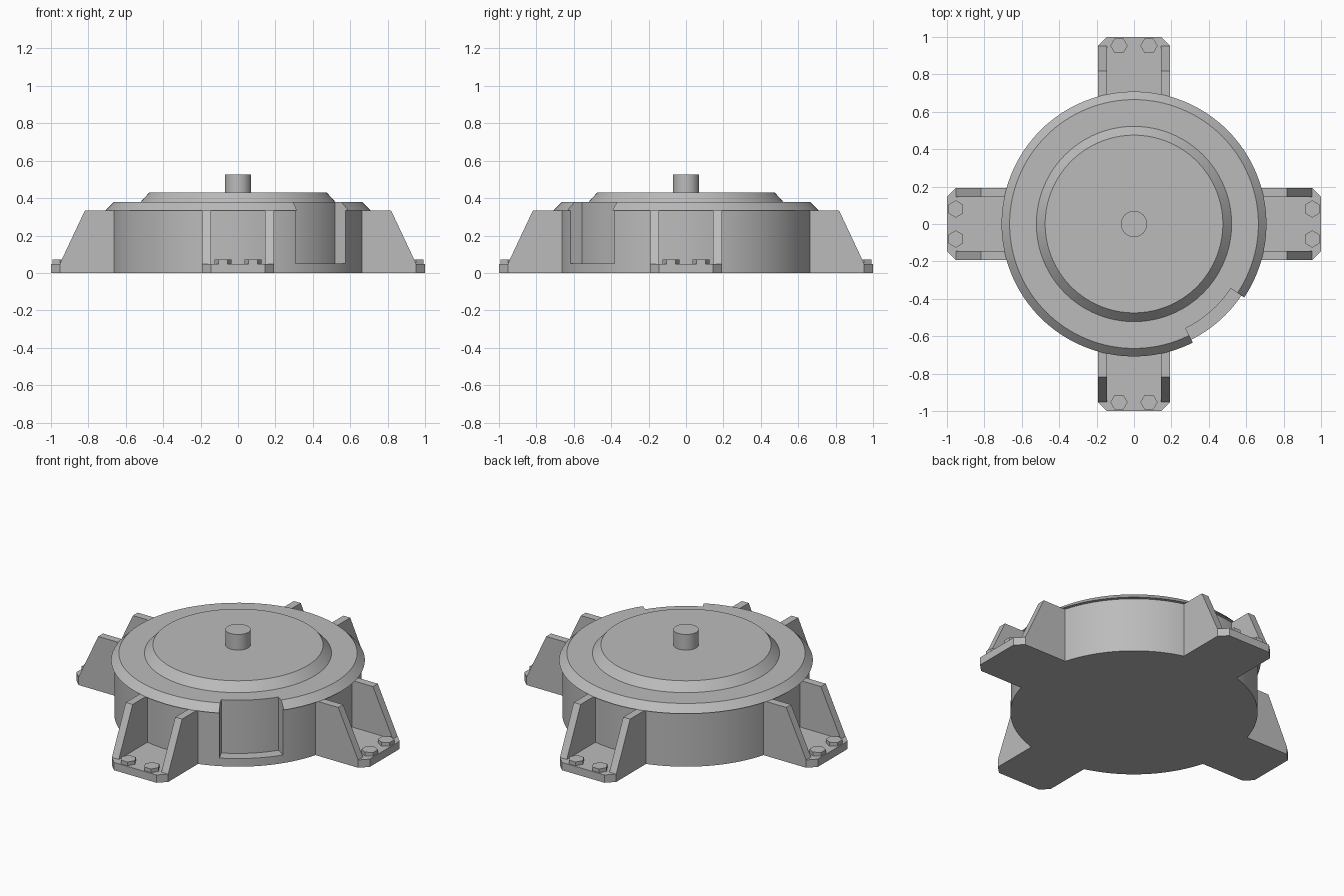
import bpy, bmesh, math
from mathutils import Matrix

cube = bpy.data.objects.get("Cube")
if cube:
    bpy.data.objects.remove(cube, do_unlink=True)

GREY = (0.5, 0.5, 0.5, 1)
grey = bpy.data.materials.new("plain grey")
grey.use_nodes = True
grey.diffuse_color = GREY
grey.node_tree.nodes["Principled BSDF"].inputs["Base Color"].default_value = GREY


def finish(bm, name, smooth=False):
    bmesh.ops.remove_doubles(bm, verts=bm.verts, dist=1e-5)
    bmesh.ops.recalc_face_normals(bm, faces=bm.faces)
    mesh = bpy.data.meshes.new(name)
    bm.to_mesh(mesh)
    bm.free()
    mesh.materials.append(grey)
    obj = bpy.data.objects.new(name, mesh)
    bpy.context.collection.objects.link(obj)
    if smooth:
        shade(obj)
    return obj


def shade(obj):
    bpy.ops.object.select_all(action='DESELECT')
    obj.select_set(True)
    bpy.context.view_layer.objects.active = obj
    bpy.ops.object.shade_smooth_by_angle(angle=math.radians(25))


def lathe(name, profile, steps=128):
    """Turn an (r, z) profile, open at the axis, around z with flat end caps."""
    bm = bmesh.new()
    rings = [[bm.verts.new((r * math.cos(math.tau * i / steps),
                            r * math.sin(math.tau * i / steps), z))
              for i in range(steps)] for r, z in profile]
    for a, b in zip(rings, rings[1:]):
        for i in range(steps):
            j = (i + 1) % steps
            bm.faces.new((a[i], a[j], b[j], b[i]))
    bm.faces.new(rings[0])
    bm.faces.new(rings[-1])
    return finish(bm, name)


def prism(bm, points, vec):
    """Extrude a polygon of 3D points along vec."""
    face = bm.faces.new([bm.verts.new(p) for p in points])
    new = bmesh.ops.extrude_face_region(bm, geom=[face])["geom"]
    bmesh.ops.translate(bm, vec=vec,
                        verts=[v for v in new if isinstance(v, bmesh.types.BMVert)])


# Round housing with overhanging bevelled rim and raised centre
housing = lathe("housing", [
    (0.69, 0), (0.69, 0.335), (0.708, 0.335), (0.665, 0.378),
    (0.522, 0.378), (0.475, 0.429)])

# Recess cut into the rim and wall
start, end, steps = math.radians(-63.6), math.radians(-33.7), 24
angles = [start + (end - start) * i / steps for i in range(steps + 1)]
bm = bmesh.new()
arc = [(0.622, a) for a in angles] + [(0.85, a) for a in reversed(angles)]
prism(bm, [(r * math.cos(a), r * math.sin(a), 0.05) for r, a in arc], (0, 0, 0.5))
cutter = finish(bm, "recess_cutter")
cutter.hide_render = True
cut = housing.modifiers.new("recess", 'BOOLEAN')
cut.operation = 'DIFFERENCE'
cut.solver = 'EXACT'
cut.object = cutter
bpy.ops.object.select_all(action='DESELECT')
housing.select_set(True)
bpy.context.view_layer.objects.active = housing
bpy.ops.object.modifier_apply(modifier=cut.name)
bpy.data.objects.remove(cutter, do_unlink=True)
shade(housing)

# Centre shaft
shade(lathe("shaft", [(0.07, 0.4), (0.07, 0.525)], 48))

# Four mounting feet, each with pad, two gussets and two hex bolts
W, CH, PAD = 0.192, 0.047, 0.048
for name, turn in (("left", 0), ("back", 90), ("right", 180), ("front", 270)):
    rot = Matrix.Rotation(math.radians(turn), 4, 'Z')

    bm = bmesh.new()
    prism(bm, [(0.6, -W, 0), (1 - CH, -W, 0), (1, -W + CH, 0),
               (1, W - CH, 0), (1 - CH, W, 0), (0.6, W, 0)], (0, 0, PAD))
    finish(bm, name + "_foot_pad").matrix_world = rot

    bm = bmesh.new()
    for y in (-W, W - CH):
        prism(bm, [(0.64, y, PAD), (1 - CH, y, PAD), (0.818, y, 0.335),
                   (0.64, y, 0.335)], (0, CH, 0))
    finish(bm, name + "_foot_gussets").matrix_world = rot

    bm = bmesh.new()
    for y in (-0.08, 0.08):
        prism(bm, [(0.953 + 0.046 * math.sin(math.tau * k / 6),
                    y + 0.046 * math.cos(math.tau * k / 6), PAD - 0.01)
                   for k in range(6)], (0, 0, 0.033))
    finish(bm, name + "_foot_bolts").matrix_world = rot
